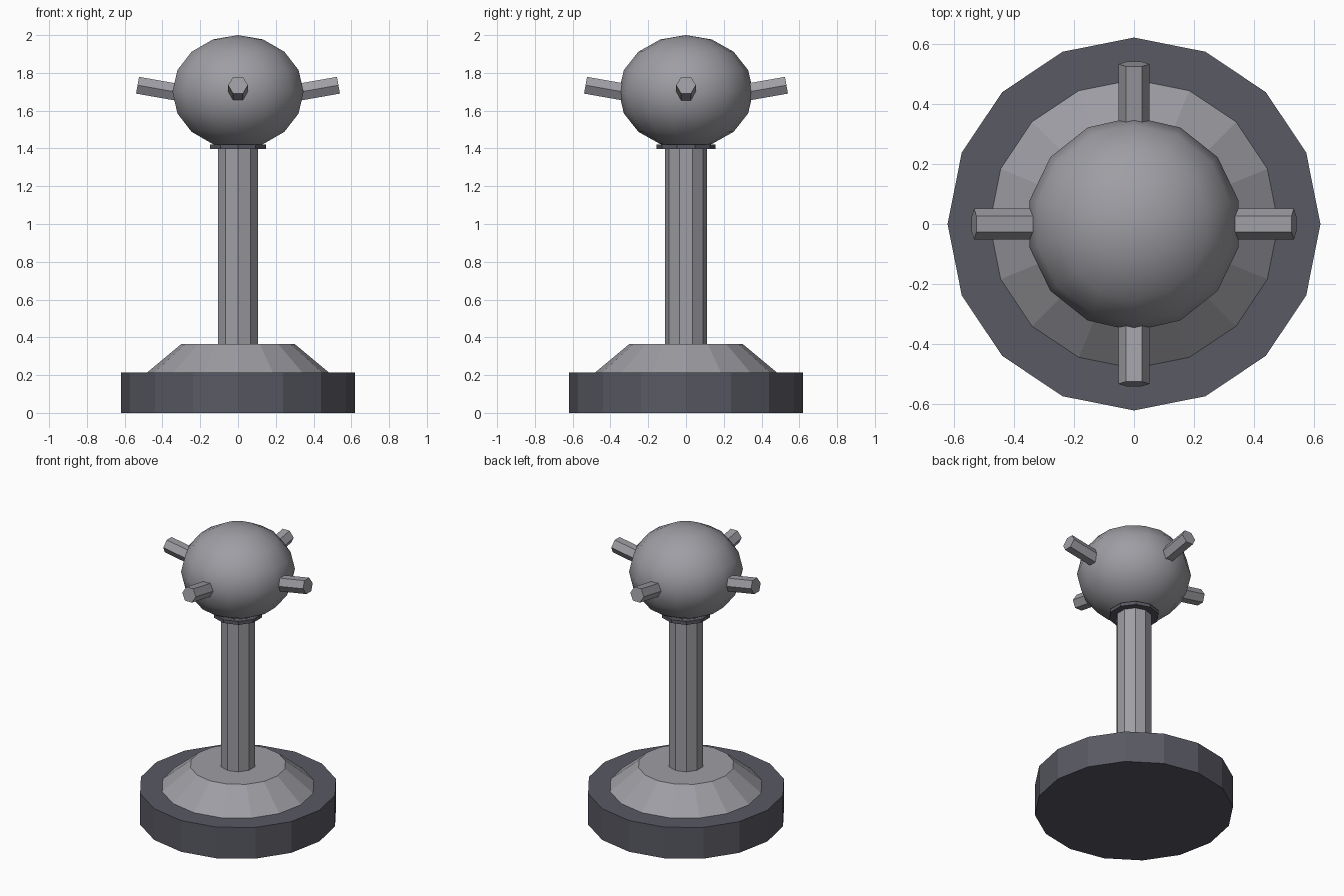
import bpy
import bmesh
from math import radians
from mathutils import Matrix

cube = bpy.data.objects.get("Cube")
if cube:
    bpy.data.objects.remove(cube, do_unlink=True)


def make_material(name, color):
    mat = bpy.data.materials.new(name)
    mat.use_nodes = True
    mat.diffuse_color = color
    mat.node_tree.nodes["Principled BSDF"].inputs["Base Color"].default_value = color
    return mat


steel = make_material("steel grey", (0.34, 0.34, 0.37, 1))
dark = make_material("dark grey", (0.10, 0.10, 0.125, 1))


def add_object(name, bm, mat, smooth=False):
    for face in bm.faces:
        face.smooth = smooth
    mesh = bpy.data.meshes.new(name)
    bm.to_mesh(mesh)
    bm.free()
    mesh.materials.append(mat)
    obj = bpy.data.objects.new(name, mesh)
    bpy.context.collection.objects.link(obj)
    return obj


def add_drum(name, sides, r_low, r_high, z_low, z_high, mat, turn=Matrix()):
    """Capped cylinder or cone frustum along z, then turned about the origin."""
    bm = bmesh.new()
    place = turn @ Matrix.Translation((0, 0, (z_low + z_high) / 2))
    bmesh.ops.create_cone(bm, cap_ends=True, segments=sides, radius1=r_low,
                          radius2=r_high, depth=z_high - z_low, matrix=place)
    return add_object(name, bm, mat)


# Foot, sloped skirt, column and collar
add_drum("base", 16, 0.62, 0.62, 0, 0.215, dark)
add_drum("skirt", 16, 0.48, 0.30, 0.215, 0.365, steel)
add_drum("column", 10, 0.112, 0.112, 0.365, 1.41, steel)
add_drum("collar", 10, 0.157, 0.157, 1.397, 1.42, dark)

# Slightly flattened smooth head
bm = bmesh.new()
bmesh.ops.create_uvsphere(bm, u_segments=14, v_segments=8, radius=1,
                          matrix=Matrix.Translation((0, 0, 1.70))
                          @ Matrix.Diagonal((0.356, 0.356, 0.30, 1)))
add_object("head", bm, steel, smooth=True)

# Four hexagonal barrels, tilted upward and spaced around the head
for i, side in enumerate(("left", "back", "right", "front")):
    turn = (Matrix.Translation((0, 0, 1.641))
            @ Matrix.Rotation(radians(90 * i), 4, "Z")
            @ Matrix.Rotation(radians(80), 4, "Y"))
    add_drum(side + "_barrel", 6, 0.052, 0.052, 0.22, 0.54, steel, turn)
